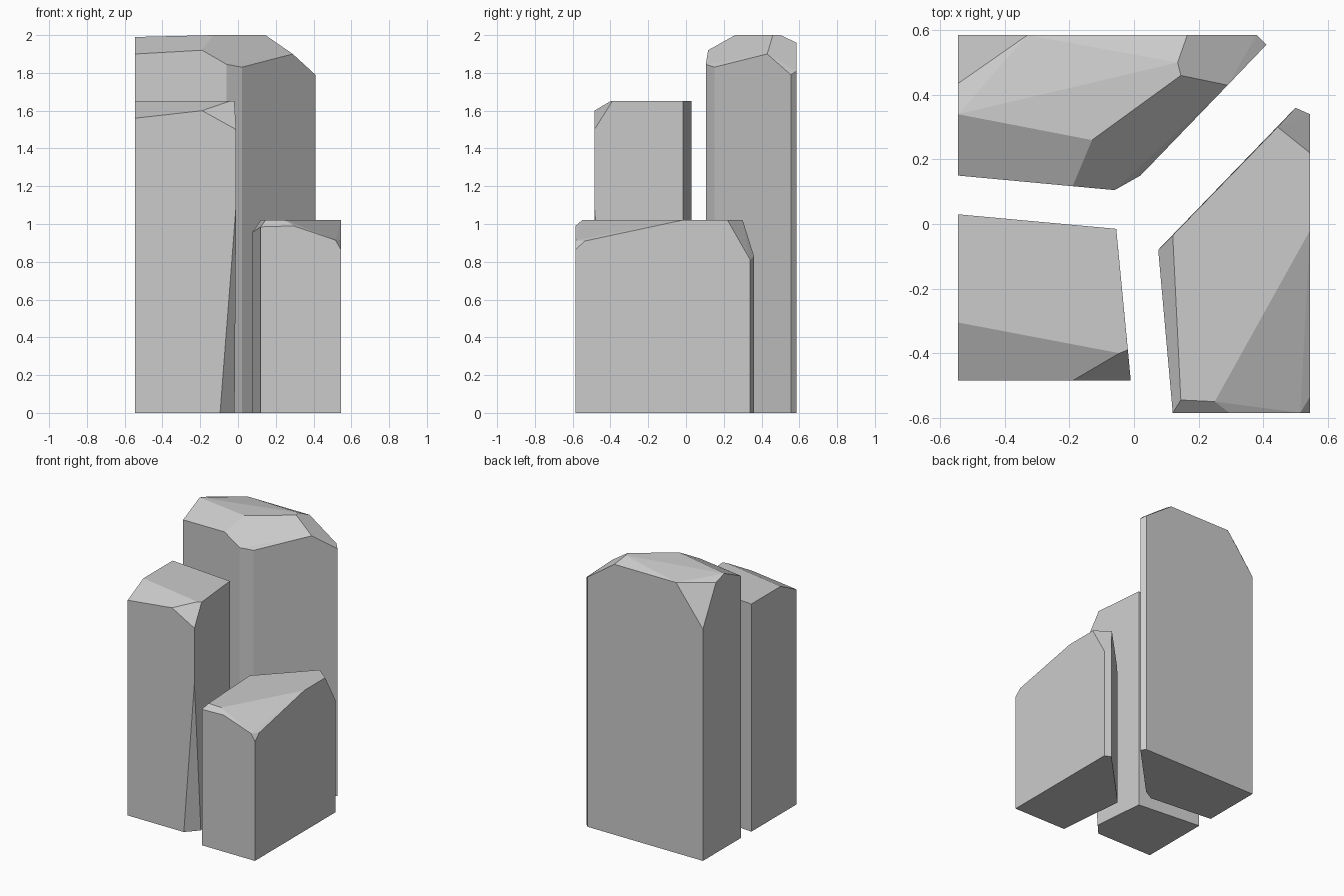
import bpy
import bmesh
import math

cube = bpy.data.objects.get("Cube")
if cube:
    bpy.data.objects.remove(cube, do_unlink=True)

# One plain stone colour for every column
stone = bpy.data.materials.new("grey_stone")
stone.use_nodes = True
stone_colour = (0.6, 0.6, 0.6, 1.0)
stone.diffuse_color = stone_colour
shader = next(n for n in stone.node_tree.nodes if n.type == "BSDF_PRINCIPLED")
shader.inputs["Base Color"].default_value = stone_colour
shader.inputs["Roughness"].default_value = 0.9


def stone_column(name, footprint, crown):
    """Flat-faced convex rock: a footprint on the ground and chipped corners above."""
    bm = bmesh.new()
    for x, y in footprint:
        bm.verts.new((x, y, 0))
    for corner in crown:
        bm.verts.new(corner)
    hull = bmesh.ops.convex_hull(bm, input=bm.verts[:])
    loose = [v for v in hull["geom_interior"] + hull["geom_unused"]
             if isinstance(v, bmesh.types.BMVert) and v.is_valid]
    bmesh.ops.delete(bm, geom=list(set(loose)), context="VERTS")
    # Merge the hull triangles back into clean flat facets
    bmesh.ops.dissolve_limit(bm, angle_limit=math.radians(4),
                             verts=bm.verts[:], edges=bm.edges[:])
    bmesh.ops.recalc_face_normals(bm, faces=bm.faces[:])
    mesh = bpy.data.meshes.new(name)
    bm.to_mesh(mesh)
    bm.free()
    mesh.materials.append(stone)
    column = bpy.data.objects.new(name, mesh)
    bpy.context.collection.objects.link(column)
    return column


# Shared outer sides of the cluster
side = 0.545
back = 0.585
front = -0.585

# Tall column at the back, with large chipped facets round its top
tall_top = 2.0
stone_column(
    "tall_back_column",
    footprint=[(-side, back), (-side, 0.15), (-0.06, 0.105),
               (0.02, 0.15), (0.41, 0.555), (0.38, back)],
    crown=[
        # rim of the walls
        (-side, back, 1.68), (-side, 0.15, 1.9), (-0.19, 0.117, 1.92),
        (-0.06, 0.105, 1.845), (0.02, 0.15, 1.83), (0.29, 0.43, 1.9),
        (0.41, 0.555, 1.79), (0.38, back, 1.81),
        # edge of the top
        (-side, 0.34, 1.99), (-0.13, 0.26, tall_top), (0.145, 0.46, tall_top),
        (0.135, 0.5, tall_top), (0.165, back, 1.96),
        (-0.33, back, 1.96), (-side, 0.435, 1.96),
    ],
)

# Middle column at the front right, with a long sliver chipped off its foot
mid_front = -0.485
mid_top = 1.65
stone_column(
    "middle_front_column",
    footprint=[(-side, 0.03), (-side, mid_front), (-0.095, mid_front),
               (-0.018, -0.4), (-0.055, -0.015)],
    crown=[
        # corner above the chipped foot
        (-0.01, mid_front, 1.1), (-0.01, mid_front, 1.5),
        # front rim
        (-side, mid_front, 1.56), (-0.19, mid_front, 1.6),
        # edge of the top
        (-side, -0.305, mid_top), (-0.045, -0.4, mid_top), (-0.019, -0.39, mid_top),
        (-0.055, -0.015, mid_top), (-side, 0.03, mid_top),
    ],
)

# Short column on the left side, with a sloping top
low_top = 1.02
stone_column(
    "short_side_column",
    footprint=[(0.075, -0.08), (0.12, front), (side, front),
               (side, 0.34), (0.5, 0.36)],
    crown=[
        # rim of the walls
        (0.075, -0.08, 0.955), (0.12, front, 0.985), (0.295, front, 0.99),
        (0.515, front, 0.915), (side, front, 0.865), (side, -0.535, 0.91),
        (side, 0.34, 0.81), (0.5, 0.36, 0.83),
        # edge of the top
        (0.12, -0.035, low_top), (0.145, -0.545, low_top), (0.25, -0.55, low_top),
        (side, -0.02, low_top), (side, 0.22, low_top), (0.445, 0.3, low_top),
    ],
)
